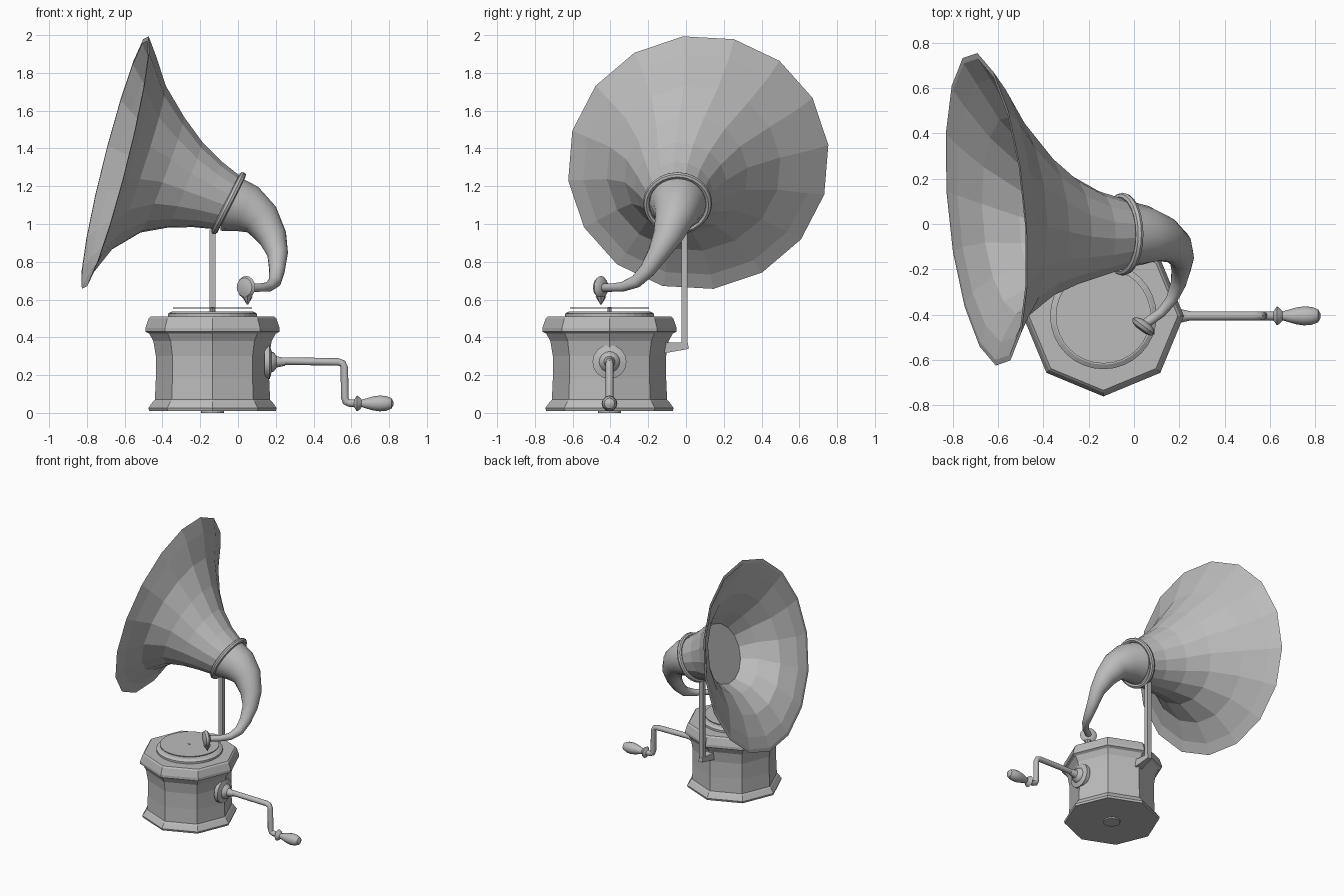
import bpy, bmesh, math
from mathutils import Vector

cube = bpy.data.objects.get("Cube")
if cube:
    bpy.data.objects.remove(cube, do_unlink=True)

grey = bpy.data.materials.new("plain grey")
grey.use_nodes = True
grey.diffuse_color = (0.5, 0.5, 0.5, 1)
grey.node_tree.nodes["Principled BSDF"].inputs["Base Color"].default_value = (0.5, 0.5, 0.5, 1)

X, Y, Z = Vector((1, 0, 0)), Vector((0, 1, 0)), Vector((0, 0, 1))


def loft(name, stations, sides, normals=None, ref=Z, smooth=False, spin=0.0):
    """Skin rings of (centre, radius) with capped ends."""
    pts = [Vector(p) for p, r in stations]
    bm = bmesh.new()
    rings = []
    e1 = ref.copy()
    for i, (p, r) in enumerate(stations):
        if normals:
            t = normals[i].normalized()
        else:
            t = (pts[min(i + 1, len(pts) - 1)] - pts[max(i - 1, 0)]).normalized()
        e1 = (e1 - t * e1.dot(t)).normalized()
        e2 = t.cross(e1)
        ring = []
        for k in range(sides):
            a = spin + math.tau * k / sides
            ring.append(bm.verts.new(pts[i] + r * (math.cos(a) * e1 + math.sin(a) * e2)))
        rings.append(ring)
    for a, b in zip(rings, rings[1:]):
        for k in range(sides):
            j = (k + 1) % sides
            bm.faces.new((a[k], a[j], b[j], b[k]))
    bm.faces.new(rings[0][::-1])
    bm.faces.new(rings[-1])
    bmesh.ops.recalc_face_normals(bm, faces=bm.faces)
    mesh = bpy.data.meshes.new(name)
    bm.to_mesh(mesh)
    bm.free()
    mesh.materials.append(grey)
    ob = bpy.data.objects.new(name, mesh)
    bpy.context.collection.objects.link(ob)
    if smooth:
        bpy.ops.object.select_all(action='DESELECT')
        ob.select_set(True)
        bpy.context.view_layer.objects.active = ob
        bpy.ops.object.shade_smooth_by_angle(angle=math.radians(35))
    return ob


def turned(name, origin, axis, profile, sides, ref, **kw):
    """Lathe a profile of (radius, distance) along an axis."""
    origin = Vector(origin)
    st = [(origin + axis * d, r) for r, d in profile]
    return loft(name, st, sides, [axis] * len(st), ref, **kw)


# Octagonal case
cx, cy = -0.135, -0.405
turned("case", (cx, cy, 0), Z,
       [(0.335, 0.01), (0.34, 0.025), (0.315, 0.06), (0.305, 0.07), (0.3, 0.18), (0.3, 0.3),
        (0.313, 0.38), (0.335, 0.42), (0.355, 0.43), (0.355, 0.45), (0.338, 0.5), (0.328, 0.51)],
       8, X)
turned("case_foot", (cx, cy, 0), Z, [(0.06, 0), (0.06, 0.012)], 16, X)

# Turntable and record
turned("turntable", (cx, cy, 0), Z,
       [(0.235, 0.505), (0.235, 0.525), (0.215, 0.537)], 32, X)
turned("spindle", (cx, cy, 0), Z, [(0.01, 0.53), (0.01, 0.56)], 8, X)
turned("record", (cx, cy, 0), Z, [(0.21, 0.552), (0.21, 0.557)], 32, X)

# Crank
turned("crank_flange", (0, cy, 0.27), X,
       [(0.09, 0.14), (0.09, 0.168), (0.055, 0.178), (0.05, 0.19), (0.03, 0.205), (0.02, 0.25)],
       16, Z, smooth=True)
crank = [(0.2, 0.275), (0.53, 0.27), (0.553, 0.262), (0.563, 0.24),
         (0.565, 0.08), (0.572, 0.06), (0.59, 0.052), (0.64, 0.05)]
loft("crank_arm", [((x, cy, z), 0.02) for x, z in crank], 12, ref=Y, smooth=True)
turned("crank_collar", (0, cy, 0.05), X,
       [(0.02, 0.615), (0.042, 0.63), (0.036, 0.64), (0.02, 0.655)], 12, Z, smooth=True)
turned("crank_handle", (0, cy, 0.05), X,
       [(0.016, 0.645), (0.024, 0.67), (0.037, 0.715), (0.042, 0.75), (0.039, 0.785),
        (0.028, 0.812), (0.01, 0.822)], 12, Z, smooth=True)

# Support post and its bracket
loft("post", [((cx, -0.008, z), 0.024) for z in (0.34, 0.97)], 4, ref=Y, spin=math.pi / 4)
loft("post_bracket", [((cx, -0.13, 0.345), 0.045), ((cx, -0.08, 0.347), 0.035),
                      ((cx, 0.012, 0.355), 0.023)], 4, spin=math.pi / 4)

# Flared horn: outer skin, rim, then inner skin down to a closed throat
mouth_n, ring_n = Vector((-0.966, -0.09, 0.245)), Vector((-0.89, 0, 0.45))
outer = [((-0.05, -0.045, 1.11), 0.155), ((-0.16, -0.045, 1.155), 0.19),
         ((-0.28, -0.03, 1.205), 0.245), ((-0.4, 0.0, 1.26), 0.328),
         ((-0.53, 0.04, 1.295), 0.463), ((-0.61, 0.06, 1.312), 0.61), ((-0.65, 0.065, 1.325), 0.696)]
n = len(outer)
outer_n = [ring_n.lerp(mouth_n, i / (n - 1)) for i in range(n)]
inner = [(p, r - 0.025) for p, r in outer[:1:-1]]
loft("horn", outer + inner, 16, outer_n + outer_n[:1:-1], spin=math.radians(-6))

# Collar ring
steps = [math.tau * k / 8 for k in range(9)]
turned("horn_collar", (-0.05, -0.045, 1.11), ring_n.normalized(),
       [(0.165 + 0.018 * math.cos(a), 0.018 * math.sin(a)) for a in steps], 24, Z, smooth=True)

# Curved tone arm
arm = [((-0.05, -0.045, 1.11), 0.152), ((0.05, -0.05, 1.08), 0.13), ((0.125, -0.065, 1.025), 0.102),
       ((0.183, -0.1, 0.93), 0.077), ((0.21, -0.15, 0.84), 0.055), ((0.207, -0.205, 0.755), 0.042),
       ((0.195, -0.265, 0.695), 0.034), ((0.165, -0.335, 0.668), 0.026), ((0.12, -0.39, 0.663), 0.022),
       ((0.05, -0.44, 0.662), 0.022)]
loft("tone_arm", arm, 16, smooth=True)

# Sound head with needle
head_axis = Vector((0.59, 0.8, 0)).normalized()
turned("sound_head", (0.043, -0.45, 0.665), head_axis,
       [(0.025, -0.024), (0.05, -0.016), (0.06, 0), (0.05, 0.012), (0.025, 0.022)],
       16, Z, smooth=True)
turned("needle", (0.05, -0.45, 0), Z, [(0.003, 0.573), (0.028, 0.615)], 8, X, smooth=True)
